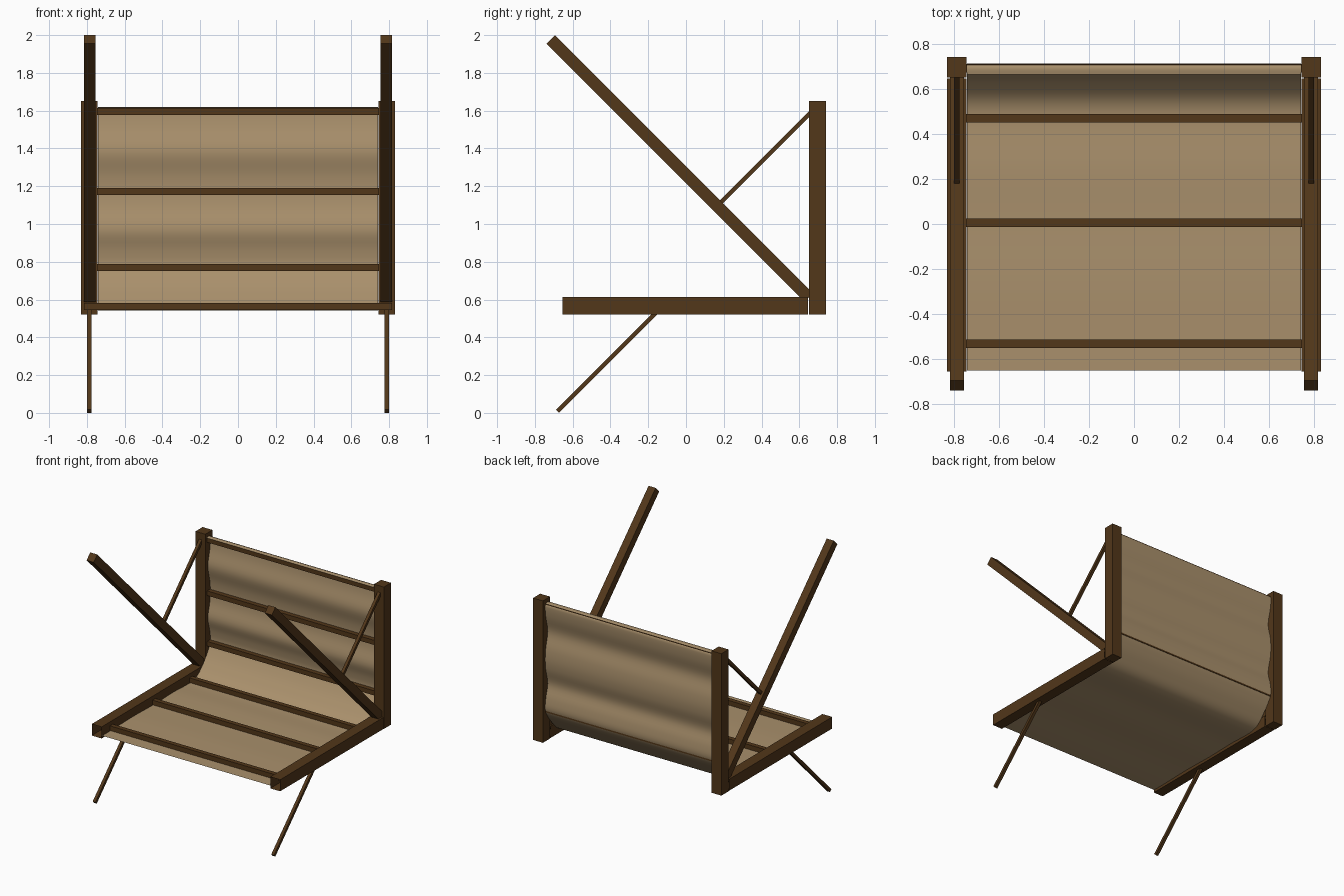
import bpy, bmesh, math
from mathutils import Vector

if "Cube" in bpy.data.objects:
    bpy.data.objects.remove(bpy.data.objects["Cube"])


def material(name, color):
    m = bpy.data.materials.new(name)
    m.diffuse_color = color
    m.use_nodes = True
    m.node_tree.nodes["Principled BSDF"].inputs["Base Color"].default_value = m.diffuse_color
    return m


WOOD = material("dark_wood", (0.085, 0.038, 0.010, 1))
CLOTH = material("canvas", (0.40, 0.28, 0.15, 1))


def finish(name, bm, mat):
    me = bpy.data.meshes.new(name)
    bm.to_mesh(me)
    bm.free()
    me.materials.append(mat)
    ob = bpy.data.objects.new(name, me)
    bpy.context.collection.objects.link(ob)
    return ob


def box(name, lo, hi, open_ends=False):
    bm = bmesh.new()
    bmesh.ops.create_cube(bm, size=1)
    for v in bm.verts:
        v.co = Vector([(a + b) / 2 + c * (b - a) for a, b, c in zip(lo, hi, v.co)])
    if open_ends:
        ends = [f for f in bm.faces if abs(f.normal.y) > 0.9]
        bmesh.ops.delete(bm, geom=ends, context='FACES_ONLY')
    return finish(name, bm, WOOD)


def bar(name, x, a, b, width, thick):
    """Square bar in the plane x, between the (y, z) points a and b."""
    d = Vector((0, b[0] - a[0], b[1] - a[1]))
    bm = bmesh.new()
    bmesh.ops.create_cube(bm, size=1)
    bmesh.ops.scale(bm, vec=(width, thick, d.length), verts=bm.verts)
    ob = finish(name, bm, WOOD)
    ob.location = (x, (a[0] + b[0]) / 2, (a[1] + b[1]) / 2)
    ob.rotation_euler = (-math.atan2(d.y, d.z), 0, 0)
    return ob


# Side frames, left and right
for s, side in ((-1, "left"), (1, "right")):
    x0, x1 = sorted((s * 0.743, s * 0.83))
    box(side + "_back_post", (x0, 0.65, 0.52), (x1, 0.74, 1.65))
    box(side + "_seat_rail", (x0, -0.655, 0.522), (x1, 0.645, 0.614), open_ends=True)
    bar(side + "_slanted_arm", s * 0.785, (-0.717, 1.977), (0.65, 0.61), 0.062, 0.064)
    bar(side + "_arm_brace", s * 0.787, (0.18, 1.11), (0.67, 1.60), 0.024, 0.024)
    bar(side + "_leg", s * 0.787, (-0.68, 0.009), (-0.145, 0.544), 0.024, 0.024)

# Cross slats of the seat and the back
H = 0.0185
for i, y in enumerate((-0.531, 0.005, 0.469)):
    box(f"seat_slat_{i + 1}", (-0.815, y - H, 0.545), (0.815, y + H, 0.582))
for i, z in enumerate((0.77, 1.172, 1.596)):
    box(f"back_slat_{i + 1}", (-0.815, 0.672, z - H), (0.815, 0.709, z + H))

# Canvas sling: one profile passing under the seat slats and behind the back slats
profile = [(-0.65, 0.542), (-0.531, 0.542), (-0.26, 0.547), (0.005, 0.542),
           (0.25, 0.547), (0.469, 0.542), (0.55, 0.565), (0.62, 0.63),
           (0.675, 0.70), (0.711, 0.77), (0.705, 0.86), (0.68, 0.97),
           (0.705, 1.09), (0.712, 1.172), (0.705, 1.26), (0.68, 1.385),
           (0.705, 1.51), (0.713, 1.59), (0.706, 1.614), (0.69, 1.62), (0.664, 1.616)]


def smooth_path(pts, n=5):
    p = [Vector(q) for q in pts]
    p = [2 * p[0] - p[1]] + p + [2 * p[-1] - p[-2]]
    out = []
    for a, b, c, d in zip(p, p[1:], p[2:], p[3:]):
        # tangents limited by the segment length avoid overshoot
        seg = (c - b).length
        m0, m1 = (c - a).normalized() * seg, (d - b).normalized() * seg
        for k in range(n):
            t = k / n
            out.append((2*t**3 - 3*t**2 + 1) * b + (t**3 - 2*t**2 + t) * m0
                       + (3*t**2 - 2*t**3) * c + (t**3 - t**2) * m1)
    return out + [p[-2]]


bm = bmesh.new()
rows = [[bm.verts.new((x, q.x, q.y)) for x in (-0.742, 0.742)] for q in smooth_path(profile)]
for r0, r1 in zip(rows, rows[1:]):
    bm.faces.new((r0[0], r0[1], r1[1], r1[0])).smooth = True
finish("canvas_sling", bm, CLOTH)
